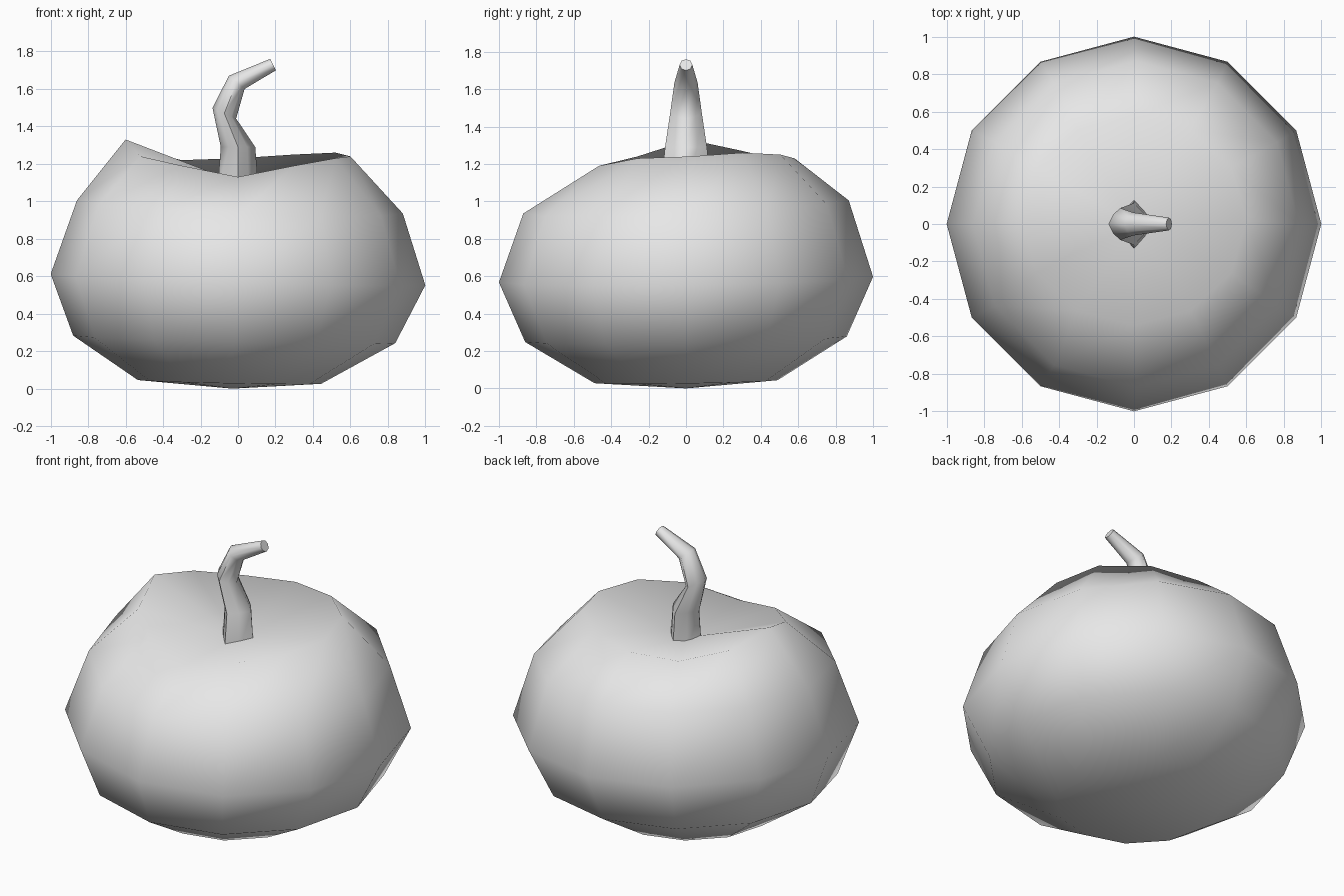
import bpy
import bmesh
from math import cos, sin, pi
from mathutils import Vector

cube = bpy.data.objects.get("Cube")
if cube:
    bpy.data.objects.remove(cube, do_unlink=True)

grey = bpy.data.materials.new("plain grey")
grey.use_nodes = True
colour = (0.8, 0.8, 0.8, 1)
grey.diffuse_color = colour
grey.node_tree.nodes["Principled BSDF"].inputs["Base Color"].default_value = colour


def skin(name, rings, start, end):
    """Join rings of points from bottom to top, closing with a pole or a flat cap."""
    bm = bmesh.new()
    loops = [[bm.verts.new(p) for p in ring] for ring in rings]
    count = len(loops[0])
    for low, high in zip(loops, loops[1:]):
        for i in range(count):
            j = (i + 1) % count
            bm.faces.new((low[i], low[j], high[j], high[i]))
    for loop, pole in ((loops[0], start), (loops[-1], end)):
        if pole is None:
            bm.faces.new(loop)
        else:
            tip = bm.verts.new(pole)
            for i in range(count):
                bm.faces.new((loop[i], loop[(i + 1) % count], tip))
    bmesh.ops.recalc_face_normals(bm, faces=bm.faces)
    for face in bm.faces:
        face.smooth = True
    mesh = bpy.data.meshes.new(name)
    bm.to_mesh(mesh)
    bm.free()
    mesh.materials.append(grey)
    obj = bpy.data.objects.new(name, mesh)
    bpy.context.collection.objects.link(obj)
    return obj


# Squat round body: slightly tilted rings (radius, x offset, height, tilt in x, tilt in y)
SIDES = 12
angles = [2 * pi * i / SIDES for i in range(SIDES)]
body_rings = []
for radius, shift, height, tilt_x, tilt_y in (
    (0.49, -0.045, 0.036, 0.01, 0.008),
    (0.86, -0.02, 0.263, 0.02, 0.015),
    (1.0, 0.0, 0.582, 0.03, 0.015),
    (0.87, 0.01, 0.97, 0.035, 0.035),
):
    body_rings.append([
        (shift + radius * cos(a), radius * sin(a),
         height - tilt_x * cos(a) + tilt_y * sin(a)) for a in angles])

# Uneven rim around the dip, counter-clockwise from +x
rim = (1.24, 1.26, 1.25, 1.23, 1.22, 1.27, 1.33, 1.24, 1.19, 1.13, 1.19, 1.23)
body_rings.append([(0.6 * cos(a), 0.02 + 0.56 * sin(a), z) for a, z in zip(angles, rim)])
skin("body", body_rings, (-0.03, 0, 0), (0, 0, 1.1))

# Crooked stem: centre x, z, half width, half depth, lean, roundness of the corners
stem_rings = []
for x, z, wide, deep, lean, full in (
    (0.0, 1.06, 0.11, 0.135, 0.0, 0.74),
    (0.0, 1.29, 0.092, 0.112, 0.0, 0.76),
    (-0.073, 1.47, 0.07, 0.085, -0.45, 0.85),
    (-0.007, 1.635, 0.055, 0.062, 0.7, 0.95),
    (0.187, 1.73, 0.034, 0.034, 1.1, 1.0),
):
    ring = []
    for i in range(8):
        a = i * pi / 4
        r = full if i % 2 else 1
        across = r * wide * cos(a)
        ring.append(Vector((x + across * cos(lean), r * deep * sin(a), z - across * sin(lean))))
    stem_rings.append(ring)
# The middle bend is cut level with the kink rather than square to it
for p in stem_rings[2]:
    p.z = 1.47 - (p.x + 0.073) * 0.45
stem = skin("stem", stem_rings, None, None)

bpy.ops.object.select_all(action="DESELECT")
stem.select_set(True)
bpy.context.view_layer.objects.active = stem
bpy.ops.object.shade_smooth_by_angle(angle=1.2)
